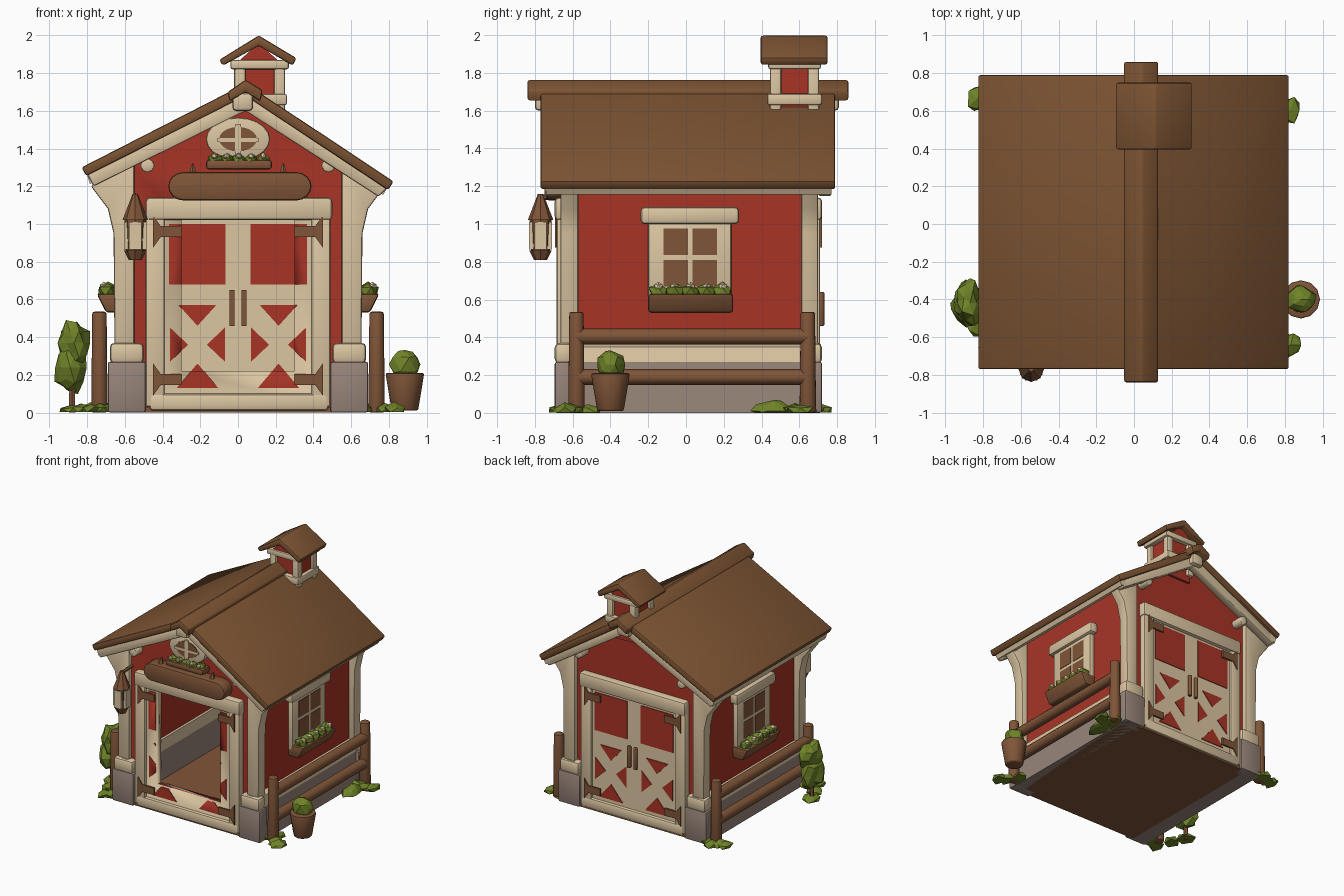
import bpy, bmesh, math, random
from mathutils import Vector

random.seed(4)
if "Cube" in bpy.data.objects:
    bpy.data.objects.remove(bpy.data.objects["Cube"])


def material(name, code):
    m = bpy.data.materials.new(name)
    m.use_nodes = True
    srgb = [int(code[i:i + 2], 16) / 255 for i in (0, 2, 4)]
    c = [((v + 0.055) / 1.055) ** 2.4 for v in srgb] + [1]
    m.diffuse_color = c
    m.node_tree.nodes["Principled BSDF"].inputs["Base Color"].default_value = c
    return m


ROOF = material("roof_brown", "7d5433")
WOOD = material("wood_brown", "80552f".replace("2f", "38"))
RED = material("barn_red", "a83426")
CREAM = material("cream", "dcc6a2")
STONE = material("stone_grey", "98857a")
GREEN = material("leaf_green", "6f8428")
BOTH = (-1, 1)


def finish(name, bm, mat, bevel=0.0, smooth=True):
    bmesh.ops.recalc_face_normals(bm, faces=bm.faces)
    me = bpy.data.meshes.new(name)
    bm.to_mesh(me)
    bm.free()
    me.materials.append(mat)
    ob = bpy.data.objects.new(name, me)
    bpy.context.collection.objects.link(ob)
    bpy.ops.object.select_all(action='DESELECT')
    ob.select_set(True)
    bpy.context.view_layer.objects.active = ob
    if bevel:
        b = ob.modifiers.new("soft_edges", 'BEVEL')
        b.width, b.segments = bevel, 2
        bpy.ops.object.modifier_apply(modifier=b.name)
    if smooth:
        bpy.ops.object.shade_smooth_by_angle(angle=math.radians(40))
    return ob


def prism(name, polys, a, b, mat, axis='y', bevel=0.0):
    """Extrude outlines (u, z) from a to b along the axis."""
    bm = bmesh.new()
    for poly in polys:
        rings = []
        for t in (a, b):
            rings.append([bm.verts.new((u, t, z) if axis == 'y' else (t, u, z)) for u, z in poly])
            bm.faces.new(rings[-1])
        n = len(poly)
        for i in range(n):
            j = (i + 1) % n
            bm.faces.new((rings[0][i], rings[0][j], rings[1][j], rings[1][i]))
    return finish(name, bm, mat, bevel)


def rect(u0, u1, z0, z1):
    return [(u0, z0), (u1, z0), (u1, z1), (u0, z1)]


def box(name, x0, x1, y0, y1, z0, z1, mat, bevel=0.012):
    return prism(name, [rect(min(x0, x1), max(x0, x1), z0, z1)], y0, y1, mat, bevel=bevel)


def tube(name, p, q, r0, r1, mat, n=10, bevel=0.0):
    p, q = Vector(p), Vector(q)
    bm = bmesh.new()
    bmesh.ops.create_cone(bm, cap_ends=True, segments=n, radius1=r0, radius2=r1, depth=(q - p).length)
    turn = Vector((0, 0, 1)).rotation_difference(q - p)
    for v in bm.verts:
        v.co = turn @ v.co + (p + q) / 2
    return finish(name, bm, mat, bevel)


def clump(name, centre, size, mat=GREEN, jitter=0.2, sub=2):
    """A faceted leafy blob, kept above the ground."""
    bm = bmesh.new()
    bmesh.ops.create_icosphere(bm, subdivisions=sub, radius=1)
    for v in bm.verts:
        k = 1 + random.uniform(-jitter, jitter)
        v.co = Vector(centre) + Vector([v.co[i] * size[i] * k for i in range(3)])
        v.co.z = max(v.co.z, 0.002)
    return finish(name, bm, mat, smooth=False)


# Floor, gable walls and side walls
box("floor", -0.66, 0.66, -0.67, 0.7, 0.0, 0.03, WOOD, 0)
gable = [(-0.61, 0.03), (0.61, 0.03), (0.61, 1.31), (0.04, 1.69), (-0.61, 1.36)]
front_wall = prism("front_wall", [gable], -0.635, -0.6, RED)
prism("back_wall", [gable], 0.625, 0.66, RED)
for s in BOTH:
    box("side_wall", s * 0.57, s * 0.61, -0.61, 0.64, 0.03, 1.31, RED, 0)
    prism("side_stone_base", [[(s * 0.55, 0), (s * 0.68, 0), (s * 0.665, 0.27), (s * 0.55, 0.27)]], -0.68, 0.71, STONE)
    prism("side_base_cap", [[(s * 0.55, 0.27), (s * 0.665, 0.27), (s * 0.65, 0.35), (s * 0.61, 0.37), (s * 0.55, 0.37)]],
          -0.675, 0.705, CREAM)
    for y0, y1 in ((-0.695, -0.6), (0.62, 0.72)):
        box("corner_stone", s * 0.49, s * 0.69, y0, y1, 0, 0.27, STONE)
        box("corner_stone_cap", s * 0.5, s * 0.68, y0, y1, 0.26, 0.37, CREAM, 0.025)
    # Corner posts with curved braces reaching out to the eaves
    brace = [(0.55, 0.34), (0.655, 0.34), (0.66, 0.95), (0.69, 1.08), (0.78, 1.2), (0.74, 1.25), (0.55, 1.33)]
    for y0, y1 in ((-0.665, -0.57), (0.61, 0.7)):
        prism("corner_post", [[(s * x, z) for x, z in brace]], y0, y1, CREAM, bevel=0.012)
    for y0, y1 in ((-0.72, -0.6), (0.63, 0.76)):
        tube("gable_bracket", (s * 0.48, y0, 1.31), (s * 0.48, y1, 1.31), 0.038, 0.038, CREAM, 8, 0.01)


# Double doors with panels, cross bracing, hinges and handles
def door(side, inner, face):
    """Faces along y: inner one towards the room, outer one outwards."""
    d = 1 if face > inner else -1
    red, hinges = [], []
    for s in BOTH:
        c = s * 0.215
        red += [rect(c - 0.15, c + 0.15, 0.68, 1.0),
                [(c - 0.1, 0.57), (c + 0.1, 0.57), (c, 0.46)],
                [(c - 0.11, 0.13), (c + 0.11, 0.13), (c, 0.26)]]
        red += [[(c + t * 0.145, 0.27), (c + t * 0.145, 0.45), (c + t * 0.05, 0.36)] for t in BOTH]
        for z in (0.96, 0.175):
            hinges.append([(s * 0.45, z - 0.085), (s * 0.45, z + 0.085), (s * 0.41, z + 0.03),
                           (s * 0.3, z + 0.03), (s * 0.3, z - 0.03), (s * 0.41, z - 0.03)])
    parts = [prism(side + "_door", [rect(-0.47, 0.48, 0.03, 1.12)], inner, face, CREAM),
             prism(side + "_door_panels", red, face - d * 0.002, face + d * 0.006, RED),
             prism(side + "_door_inner_panels", red, inner - d * 0.006, inner + d * 0.002, RED)]
    for s in BOTH:
        box(side + "_door_jamb", s * 0.39, s * 0.49, *sorted((inner + d * 0.01, face + d * 0.02)), 0.03, 1.1, CREAM)
    box(side + "_door_header", -0.49, 0.5, *sorted((inner + d * 0.01, face + d * 0.03)), 1.02, 1.14, CREAM, 0.02)
    box(side + "_door_sill", -0.47, 0.48, *sorted((inner + d * 0.01, face + d * 0.025)), 0.01, 0.1, CREAM, 0.02)
    prism(side + "_hinges", hinges, face + d * 0.015, face + d * 0.029, WOOD)
    return parts


front_door = door("front", -0.595, -0.665)
door("back", 0.615, 0.69)
for s in BOTH:
    tube("back_handle", (s * 0.03, 0.715, 0.46), (s * 0.03, 0.715, 0.64), 0.018, 0.018, WOOD, 8, 0.006)
    box("back_handle_inner", s * 0.018, s * 0.045, 0.607, 0.62, 0.46, 0.65, WOOD, 0)

# Cut the front opening
cutter = box("opening_cutter", -0.3, 0.3, -0.9, -0.4, 0.22, 1.02, CREAM, 0)
cutter.hide_render = True
for ob in front_door + [front_wall]:
    m = ob.modifiers.new("opening", 'BOOLEAN')
    m.operation, m.object = 'DIFFERENCE', cutter
    bpy.context.view_layer.objects.active = ob
    bpy.ops.object.modifier_apply(modifier=m.name)
bpy.data.objects.remove(cutter)

# Roof, ridge cap, bargeboards and eave beams
prism("roof", [[(-0.83, 1.3), (-0.4, 1.52), (0.04, 1.745), (0.45, 1.475), (0.825, 1.225),
                (0.795, 1.18), (0.04, 1.68), (-0.805, 1.255)]], -0.77, 0.79, ROOF, bevel=0.012)
prism("ridge_cap", [[(-0.055, 1.7), (0.04, 1.765), (0.13, 1.71), (0.12, 1.65), (0.04, 1.7), (-0.045, 1.65)]],
      -0.84, 0.86, ROOF, bevel=0.012)
barge = [(-0.8, 1.265), (0.04, 1.69), (0.79, 1.19), (0.745, 1.145), (0.04, 1.6), (-0.765, 1.2)]
for y0, y1 in ((-0.75, -0.68), (0.7, 0.77)):
    prism("bargeboard", [barge], y0, y1, CREAM, bevel=0.01)
for y0, y1 in ((-0.8, -0.62), (0.64, 0.81)):
    box("ridge_beam", -0.03, 0.08, y0, y1, 1.6, 1.695, CREAM, 0.02)
prism("eave_beams", [[(-0.8, 1.26), (-0.74, 1.29), (-0.74, 1.24), (-0.785, 1.21)],
                     [(0.79, 1.19), (0.73, 1.23), (0.73, 1.17), (0.77, 1.155)]], -0.74, 0.77, CREAM)

# Cupola
box("cupola_core", 0.0, 0.23, 0.47, 0.68, 1.5, 1.87, RED, 0)
for x in (0.01, 0.22):
    for y in (0.475, 0.675):
        box("cupola_post", x - 0.03, x + 0.03, y - 0.03, y + 0.03, 1.55, 1.86, CREAM)
box("cupola_base", -0.03, 0.26, 0.43, 0.72, 1.63, 1.69, CREAM)
box("cupola_beam", -0.04, 0.27, 0.435, 0.715, 1.82, 1.87, CREAM)
prism("cupola_gable", [[(0.0, 1.86), (0.22, 1.86), (0.11, 1.96)]], 0.45, 0.7, RED)
prism("cupola_roof", [[(-0.1, 1.87), (0.11, 2.0), (0.31, 1.88), (0.29, 1.84), (0.11, 1.945), (-0.08, 1.84)]],
      0.395, 0.75, ROOF, bevel=0.012)


# Flower boxes hold a few leaf clumps and pale flowers
def flowers(centre, along, half, size):
    for i in range(5):
        p = Vector(centre) + Vector(along) * half * (i - 2) / 2
        clump("box_leaves", p, (size, size, size * 0.9), sub=1)
        clump("box_flower", p + Vector((0.4 * size * (along[1] and math.copysign(1, centre[0])),
              -0.7 * size * along[0], 0.5 * size)), [size * 0.45] * 3, CREAM, 0.1, 1)


# Side windows
for s in BOTH:
    panes = [rect(y, y + 0.13, z, z + 0.14) for y in (-0.12, 0.035) for z in (0.67, 0.835)]
    box("window_frame", s * 0.6, s * 0.65, -0.2, 0.24, 0.58, 1.02, CREAM)
    prism("window_panes", panes, s * 0.64, s * 0.654, WOOD, 'x')
    box("window_lintel", s * 0.6, s * 0.675, -0.24, 0.28, 1.0, 1.09, CREAM, 0.02)
    prism("window_box", [[(s * 0.6, 0.53), (s * 0.7, 0.53), (s * 0.75, 0.63), (s * 0.6, 0.63)]], -0.2, 0.25, WOOD, bevel=0.015)
    flowers((s * 0.69, 0.025, 0.64), (0, 1, 0), 0.17, 0.055)

# Gable window and sign board
def oval(rx, rz, n=20):
    return [(rx * math.cos(k * math.tau / n), 1.45 + rz * math.sin(k * math.tau / n)) for k in range(n)]


prism("gable_window_frame", [oval(0.17, 0.115)], -0.68, -0.62, CREAM, bevel=0.012)
prism("gable_window_panes", [oval(0.1, 0.065)], -0.686, -0.67, WOOD)
box("gable_muntin_upright", -0.016, 0.016, -0.692, -0.67, 1.37, 1.53, CREAM, 0)
box("gable_muntin_cross", -0.11, 0.11, -0.692, -0.67, 1.435, 1.455, CREAM, 0)
box("gable_flower_box", -0.17, 0.18, -0.73, -0.62, 1.29, 1.34, WOOD, 0.015)
flowers((0.005, -0.69, 1.34), (1, 0, 0), 0.13, 0.04)
sign = [(0.01 + s * (0.3 + 0.08 * math.cos(a)), 1.2 + s * 0.075 * math.sin(a))
        for s in (1, -1) for a in [math.pi * (k / 8 - 0.5) for k in range(9)]]
prism("sign_board", [sign], -0.74, -0.62, WOOD, bevel=0.015)
for x in (-0.24, 0.24):
    tube("sign_hook", (x, -0.69, 1.26), (x, -0.67, 1.32), 0.025, 0.004, WOOD, 6)

# Fences with grass tufts at the posts
for s in BOTH:
    for y in (-0.58, 0.645):
        tube("fence_post", (s * 0.735, y, 0), (s * 0.735, y, 0.535), 0.046, 0.04, WOOD, 10, 0.012)
        for k in range(4):
            clump("grass", (s * (0.68 + 0.05 * k), y + random.uniform(-0.08, 0.08), 0.01), (0.06, 0.07, 0.04), sub=1)
    for z in (0.19, 0.405):
        tube("fence_rail", (s * 0.735, -0.58, z), (s * 0.735, 0.645, z), 0.042, 0.042, WOOD)
clump("grass", (0.74, 0.47, 0.01), (0.06, 0.11, 0.06))

# Small tree, potted plant
tube("tree_trunk", (-0.88, -0.42, 0), (-0.88, -0.42, 0.2), 0.02, 0.015, WOOD, 6)
clump("tree_crown_low", (-0.89, -0.42, 0.24), (0.08, 0.11, 0.14))
clump("tree_crown_high", (-0.87, -0.42, 0.37), (0.085, 0.12, 0.12))
clump("tree_grass", (-0.88, -0.42, 0.01), (0.08, 0.09, 0.03), sub=1)
tube("plant_pot", (0.885, -0.4, 0.01), (0.885, -0.4, 0.21), 0.07, 0.103, WOOD, 12, 0.01)
clump("pot_plant", (0.885, -0.4, 0.255), (0.08, 0.075, 0.08), jitter=0.12)

# Hanging lantern
lx, ly = -0.545, -0.77
tube("lantern_arm", (lx, -0.62, 1.15), (lx, ly, 1.14), 0.014, 0.014, WOOD, 6)
tube("lantern_base", (lx, ly, 0.81), (lx, ly, 0.86), 0.035, 0.06, WOOD, 8)
tube("lantern_body", (lx, ly, 0.855), (lx, ly, 1.03), 0.05, 0.058, WOOD, 8)
box("lantern_glass_front", lx - 0.032, lx + 0.032, ly - 0.06, ly + 0.06, 0.865, 1.01, CREAM, 0)
box("lantern_glass_side", lx - 0.06, lx + 0.06, ly - 0.032, ly + 0.032, 0.865, 1.01, CREAM, 0)
tube("lantern_cap", (lx, ly, 1.02), (lx, ly, 1.16), 0.068, 0.014, WOOD, 8)
